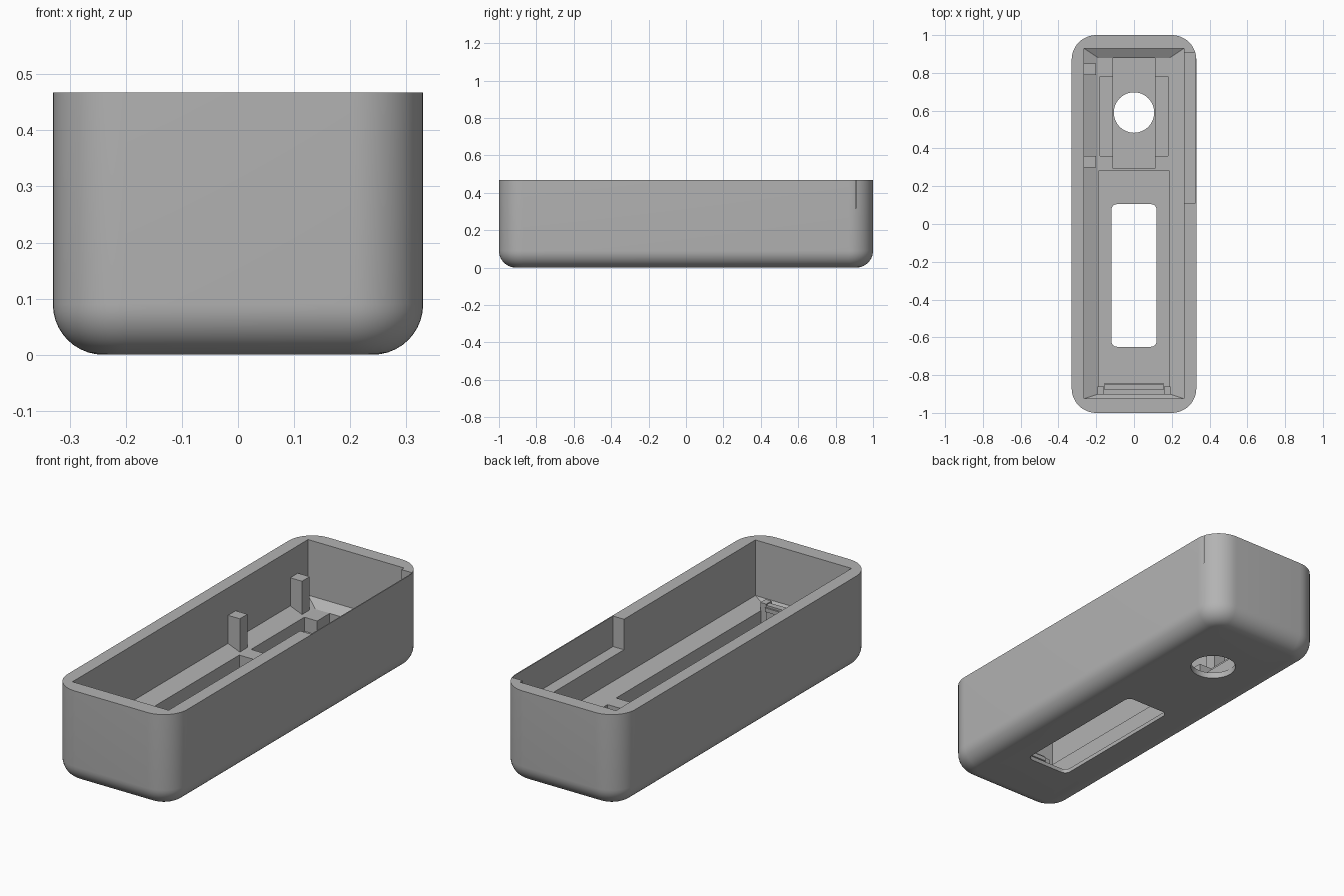
import bpy, bmesh, math

if "Cube" in bpy.data.objects:
    bpy.data.objects.remove(bpy.data.objects["Cube"])

grey = bpy.data.materials.new("plain_grey")
grey.diffuse_color = (0.45, 0.45, 0.45, 1)
grey.use_nodes = True
grey.node_tree.nodes["Principled BSDF"].inputs["Base Color"].default_value = grey.diffuse_color


def outline(x0, x1, y0, y1, r=0.0, n=12):
    """Counter-clockwise rectangle, optionally with rounded corners."""
    if r <= 0:
        return [(x0, y0), (x1, y0), (x1, y1), (x0, y1)]
    pts = []
    corners = [(x1 - r, y1 - r), (x0 + r, y1 - r), (x0 + r, y0 + r), (x1 - r, y0 + r)]
    for i, (cx, cy) in enumerate(corners):
        for k in range(n + 1):
            a = math.radians(90 * i + 90 * k / n)
            pts.append((cx + r * math.cos(a), cy + r * math.sin(a)))
    return pts


def circle(cx, cy, r, n=48):
    return [(cx + r * math.cos(2 * math.pi * i / n), cy + r * math.sin(2 * math.pi * i / n))
            for i in range(n)]


def loft(name, rings):
    """Closed solid through stacked outlines [(points, z), ...]."""
    bm = bmesh.new()
    loops = [[bm.verts.new((x, y, z)) for x, y in pts] for pts, z in rings]
    n = len(loops[0])
    bm.faces.new(loops[0][::-1])
    bm.faces.new(loops[-1])
    for a, b in zip(loops, loops[1:]):
        for i in range(n):
            j = (i + 1) % n
            bm.faces.new((a[i], a[j], b[j], b[i]))
    bmesh.ops.recalc_face_normals(bm, faces=bm.faces)
    me = bpy.data.meshes.new(name)
    bm.to_mesh(me)
    bm.free()
    me.materials.append(grey)
    ob = bpy.data.objects.new(name, me)
    bpy.context.collection.objects.link(ob)
    return ob


def box(name, x0, x1, y0, y1, z0, z1):
    pts = outline(x0, x1, y0, y1)
    return loft(name, [(pts, z0), (pts, z1)])


def cut(target, cutter):
    m = target.modifiers.new("cut", 'BOOLEAN')
    m.operation = 'DIFFERENCE'
    m.solver = 'EXACT'
    m.object = cutter
    cutter.hide_render = True
    bpy.context.view_layer.objects.active = target
    bpy.ops.object.modifier_apply(modifier=m.name)
    bpy.data.objects.remove(cutter, do_unlink=True)


TOP, FLOOR, SKIN = 0.467, 0.16, 0.02

# Outer shell: rounded corners and a rounded bottom edge
R, F, steps = 0.13, 0.09, 10
rings = []
for k in range(steps + 1):
    a = math.pi / 2 * k / steps
    d = F * (1 - math.sin(a))
    rings.append((outline(-0.33 + d, 0.33 - d, -1 + d, 1 - d, R - d), F * (1 - math.cos(a))))
rings.append((outline(-0.33, 0.33, -1, 1, R), TOP))
shell = loft("case_shell", rings)

# Main cavity with sloped floor border
wide = outline(-0.265, 0.265, -0.925, 0.93)
cut(shell, loft("cavity", [(outline(-0.19, 0.19, -0.90, 0.88), FLOOR), (wide, 0.19), (wide, 0.6)]))

# Floor pockets: long front bay, then the stepped back bay
cut(shell, box("front_bay", -0.189, 0.189, -0.899, 0.28, SKIN, 0.3))
cut(shell, box("back_bay_wide", -0.18, 0.18, 0.36, 0.78, 0.09, 0.3))
cut(shell, box("back_bay_deep", -0.11, 0.11, 0.295, 0.879, 0.03, 0.3))

# Openings through the bottom
win = outline(-0.12, 0.12, -0.65, 0.105, 0.03, 6)
cut(shell, loft("window", [(win, -0.1), (win, 0.1)]))
hole = circle(0, 0.59, 0.107)
cut(shell, loft("round_hole", [(hole, -0.1), (hole, 0.15)]))

# Rim recess in the right wall, just breaking through the rounded corner
cut(shell, box("rim_recess", 0.25, 0.325, 0.11, 0.909, 0.315, 0.6))

bpy.ops.object.select_all(action='DESELECT')
shell.select_set(True)
bpy.context.view_layer.objects.active = shell
bpy.ops.object.shade_smooth_by_angle(angle=math.radians(20))

# Support posts along the left wall
for i, y in enumerate((0.30, 0.79)):
    box(f"support_post_{i + 1}", -0.268, -0.20, y, y + 0.06, 0.15, 0.33)

# Retaining bar with lip and two side tabs at the front end
box("retaining_bar", -0.155, 0.155, -0.88, -0.85, SKIN - 0.005, 0.20)
box("retaining_lip", -0.155, 0.155, -0.852, -0.842, 0.17, 0.19)
for s, side in ((-1, "left"), (1, "right")):
    xs = sorted((s * 0.16, s * 0.192))
    box(f"tab_{side}", xs[0], xs[1], -0.902, -0.86, SKIN - 0.005, 0.20)
